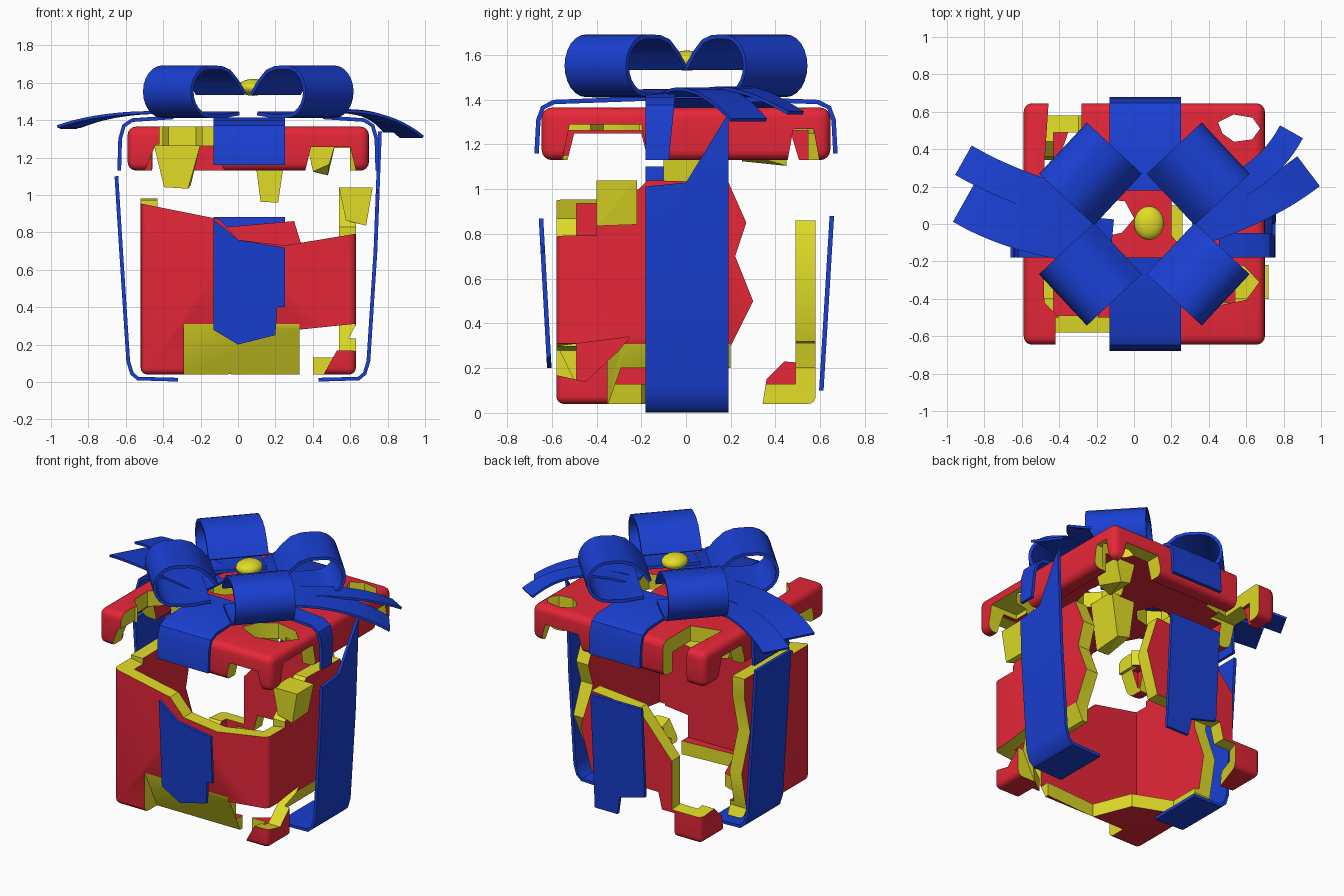
import bpy, bmesh, math, random
from mathutils import Vector

if "Cube" in bpy.data.objects:
    bpy.data.objects.remove(bpy.data.objects["Cube"])

random.seed(4)

def mat(name, c):
    m = bpy.data.materials.new(name)
    m.diffuse_color = (*c, 1)
    m.use_nodes = True
    m.node_tree.nodes["Principled BSDF"].inputs["Base Color"].default_value = m.diffuse_color
    return m

RED = mat("red_paper", (0.8, 0.02, 0.04))
BLUE = mat("blue_ribbon", (0.01, 0.05, 0.65))
YEL = mat("yellow_break", (0.75, 0.72, 0.02))
CX = 0.055

def finish(name, bm, m):
    bmesh.ops.recalc_face_normals(bm, faces=bm.faces)
    me = bpy.data.meshes.new(name)
    bm.to_mesh(me)
    bm.free()
    me.materials.append(m)
    ob = bpy.data.objects.new(name, me)
    bpy.context.collection.objects.link(ob)
    return ob

def box(name, hx, hy, z0, z1, bevel=0):
    bm = bmesh.new()
    bmesh.ops.create_cube(bm, size=2)
    for v in bm.verts:
        v.co = (CX + hx * v.co.x, hy * v.co.y, z0 if v.co.z < 0 else z1)
    if bevel:
        bmesh.ops.bevel(bm, geom=bm.edges[:], offset=bevel, segments=4, profile=0.5, affect='EDGES')
    return finish(name, bm, RED)

def bake(ob):
    bpy.context.view_layer.update()
    dg = bpy.context.evaluated_depsgraph_get()
    me = bpy.data.meshes.new_from_object(ob.evaluated_get(dg))
    ob.modifiers.clear()
    ob.data = me

def subtract(ob, cutter):
    mod = ob.modifiers.new("break", 'BOOLEAN')
    mod.operation = 'DIFFERENCE'
    mod.solver = 'EXACT'
    mod.material_mode = 'TRANSFER'
    mod.object = cutter
    bake(ob)
    bpy.data.objects.remove(cutter)

def cut(ob, axis, a, b, poly, m=YEL):
    # remove a polygon extruded from a to b along one axis
    put = {'x': lambda u, v, w: (w, u, v), 'y': lambda u, v, w: (u, w, v),
           'z': lambda u, v, w: (u, v, w)}[axis]
    bm = bmesh.new()
    A, B = ([bm.verts.new(put(u, v, w)) for u, v in poly] for w in (a, b))
    bm.faces.new(A)
    bm.faces.new(B)
    for i in range(len(poly)):
        j = (i + 1) % len(poly)
        bm.faces.new((A[i], A[j], B[j], B[i]))
    subtract(ob, finish("cutter", bm, m))

def above(line, top=1.6):
    # region over a broken edge line
    return line + [(line[-1][0], top), (line[0][0], top)]

def hole(ob, x, y, rx, ry):
    # jagged hole through the lid top
    poly = []
    for k in range(7):
        a, r = k * math.tau / 7, random.uniform(.85, 1.15)
        poly.append((x + rx * r * math.cos(a), y + ry * r * math.sin(a)))
    cut(ob, 'z', 1.1, 1.5, poly)

def smooth(ob):
    bpy.ops.object.select_all(action='DESELECT')
    ob.select_set(True)
    bpy.context.view_layer.objects.active = ob
    bpy.ops.object.shade_smooth_by_angle(angle=math.radians(35))

def strip(name, pts, width, wdir=None, thick=0.02):
    # ribbon of constant width along a path
    bm = bmesh.new()
    rows = []
    for i, p in enumerate(pts):
        t = pts[min(i + 1, len(pts) - 1)] - pts[max(i - 1, 0)]
        w = Vector(wdir) if wdir else Vector((-t.y, t.x, 0)).normalized()
        rows.append([bm.verts.new(p + w * width * s) for s in (-0.5, 0.5)])
    for r, s in zip(rows, rows[1:]):
        bm.faces.new((r[0], r[1], s[1], s[0]))
    ob = finish(name, bm, BLUE)
    sol = ob.modifiers.new("thickness", 'SOLIDIFY')
    sol.thickness, sol.offset = thick, 0
    bake(ob)
    smooth(ob)
    return ob

# box body: open shell with broken walls and floor
body = box("box_body", .575, .58, .04, 1.12, .035)
subtract(body, box("cutter", .485, .49, .13, 1.4))
# front wall top
cut(body, 'y', -.8, -.4, above([(-.7, .99), (-.1, .87), (0, .76), (.25, .73), (.8, .82)]))
# right wall top and rear edge
cut(body, 'x', .4, .9, above([(-.7, .79), (-.42, .81), (-.17, 1.04), (.19, 1.03)]))
cut(body, 'x', .4, .9, [(.19, 1.6), (.19, 1.03), (.27, .85), (.22, .7), (.3, .5), (.2, .3), (.2, -.1),
                        (.8, -.1), (.8, 1.6)])
# left wall top and rear edge, leaving a bottom corner piece
cut(body, 'x', -.8, -.3, above([(-.7, .97), (.12, .98)]))
cut(body, 'x', -.8, -.3, [(.12, 1.6), (.12, .85), (.06, .6), (.15, .35), (.1, .1), (.2, -.1), (.32, -.1),
                          (.36, .15), (.44, .23), (.8, .2), (.8, 1.6)])
# back wall, leaving the middle piece
cut(body, 'y', .4, .8, above([(-.5, .3), (-.34, .5), (-.05, .83), (.3, .86), (.9, .86)]))
cut(body, 'y', .4, .8, [(.3, .86), (.38, .6), (.3, .32), (-.2, .31), (-.3, -.1), (.9, -.1), (.9, .86)])
# floor
cut(body, 'z', -.1, .2, [(-.05, -.45), (.4, -.42), (.7, -.2), (.7, .7), (-.28, .7), (-.4, .35),
                         (-.4, -.1), (-.15, -.2)])
# slanted breaks along the front and right bottom edges
cut(body, 'x', -.29, .33, [(-.61, .37), (-.38, -.1), (-.75, -.1), (-.75, .37)])
cut(body, 'y', -.35, .2, [(.66, .37), (.43, -.1), (.8, -.1), (.8, .37)])
cut(body, 'y', -.8, -.42, [(.33, -.1), (.33, .28), (.72, .32), (.72, .27), (.58, .26), (.38, -.1)])
cut(body, 'x', .5, .9, [(-.72, .28), (-.25, .34), (-.3, .28), (-.45, .14), (-.72, .2)])
smooth(body)

# lid: open-bottomed shell with a broken rim and top
lid = box("lid", .645, .645, 1.13, 1.365, .045)
subtract(lid, box("cutter", .545, .545, 1.0, 1.262))
for h in ((-.33, -.35, .19, .19), (-.13, .03, .12, .11), (.3, .03, .1, .2), (.56, .51, .11, .07), (.48, -.31, .19, .12)):
    hole(lid, *h)
cut(lid, 'z', 1.0, 1.5, [(-.45, .75), (-.28, .75), (-.28, .35), (-.48, .3)])

def rim_gap(axis, side, u0, u1, top, lean):
    a, b = sorted((side, side * 1.6))
    cut(lid, axis, a, b, [(u0, 1.05), (u0 + lean, top), (u1, top), (u1 + lean, 1.05)])

rim_gap('y', -.5, -.53, -.13, 1.27, .09)
rim_gap('y', -.5, -.42, -.13, 1.45, 0)
rim_gap('y', -.5, .34, .6, 1.255, .05)
rim_gap('y', .5, .3, .6, 1.25, .05)
rim_gap('x', .5, -.57, -.2, 1.29, .05)
rim_gap('x', .5, .44, .57, 1.27, .04)
rim_gap('x', -.4, .18, .46, 1.28, .07)
rim_gap('x', -.4, -.55, -.2, 1.25, .05)
smooth(lid)

# loose yellow broken chunks: tapered wedges
def chunk(name, lo, hi):
    bm = bmesh.new()
    bmesh.ops.create_cube(bm, size=1)
    for v in bm.verts:
        co = [(lo[i] + hi[i]) / 2 + v.co[i] * (hi[i] - lo[i]) for i in range(3)]
        if v.co.z < 0:
            co[0] += (random.uniform(.4, .6) - .5 - v.co.x) * (hi[0] - lo[0]) * .45
            co[2] += random.uniform(0, .07)
        v.co = co
    bmesh.ops.convex_hull(bm, input=bm.verts[:])
    finish(name, bm, YEL)

chunk("side_chunk", (.54, -.4, .8), (.72, -.22, 1.04))
chunk("lid_chunk_left", (-.45, -.1, 1.03), (-.2, .12, 1.27))
chunk("lid_chunk_middle", (.08, -.1, .93), (.26, .1, 1.27))
chunk("lid_chunk_right", (.37, .25, 1.1), (.52, .45, 1.27))

# ribbon bands wrapped round the box and lid
def band(name, axis, path):
    if axis == 'x':
        return strip(name, [Vector((u, 0.005, z)) for u, z in path], .37, (0, 1, 0))
    return strip(name, [Vector((CX + .005, u, z)) for u, z in path], .38, (1, 0, 0))

for s, n, z_end in ((-1, "left", 1.1), (1, "right", 1.37)):
    side = [(s * .375, .012), (s * .59, .018), (s * .622, .045), (s * .642, .11), (s * .68, .7), (s * .705, z_end)]
    b = band(n + "_band", 'x', [(CX + u, z) for u, z in side])
    if s > 0:
        cut(b, 'x', .5, .9, above([(-.3, 1), (0, 1.03), (.3, 1.52)]), BLUE)
    top = [(s * .69, 1.13), (s * .685, 1.3), (s * .665, 1.37), (s * .62, 1.4), (s * .4, 1.415)]
    b = band(n + "_lid_band", 'x', [(CX + u, z) for u, z in top])
    if s > 0:
        cut(b, 'x', .4, .9, [(-.04, 1.5), (-.09, 1.0), (.4, 1.0), (.4, 1.5)], BLUE)
b = band("front_band", 'y', [(-.61, .18), (-.65, .9)])
cut(b, 'y', -.8, -.5, above([(-.2, .88), (-.13, .87), (0, .76), (.3, .71)]), BLUE)
cut(b, 'y', -.8, -.5, above([(-.2, .32), (0, .2), (.2, .25), (.21, .4), (.3, .4)], 0), BLUE)
b = band("back_band", 'y', [(.605, .1), (.652, .88)])
cut(b, 'y', .5, .8, above([(-.2, .29), (.06, .22), (.09, .05)], 0), BLUE)
for s, n in ((-1, "front"), (1, "back")):
    band(n + "_lid_band", 'y', [(s * .668, 1.16), (s * .66, 1.31), (s * .64, 1.365),
                                (s * .59, 1.39), (s * .18, 1.405)])

# bow: four rolled loops
prof = [(.24, 1.435), (.36, 1.42)]
for a in range(-90, 91, 15):
    prof.append((.455 + .13 * math.cos(math.radians(a)), 1.552 + .13 * math.sin(math.radians(a))))
prof += [(.37, 1.68), (.31, 1.66), (.25, 1.605), (.2, 1.54)]
for name, deg in (("back_right", 43), ("back_left", 137), ("front_left", 223), ("front_right", 317)):
    c, s = math.cos(math.radians(deg)), math.sin(math.radians(deg))
    strip("bow_loop_" + name, [Vector((CX + r * c, r * s, z)) for r, z in prof], .375, (-s, c, 0))

# bow: four tails, each a smooth arc from root through a bend to the tip
def tail(name, root, bend, tip, width):
    a, b, c = (Vector(p) for p in (root, bend, tip))
    pts = [a * (1 - t) ** 2 + b * 2 * t * (1 - t) + c * t * t for t in (k / 14 for k in range(15))]
    strip(name, pts, width, thick=.015)

tail("tail_left_front", (-.12, -.1, 1.42), (-.6, -.06, 1.48), (-.905, .12, 1.365), .25)
tail("tail_left_back", (-.2, .08, 1.42), (-.6, .16, 1.48), (-.91, .34, 1.36), .18)
tail("tail_right_front", (.32, -.02, 1.42), (.7, .1, 1.51), (.93, .28, 1.31), .2)
tail("tail_right_back", (.3, .1, 1.42), (.7, .22, 1.51), (.84, .49, 1.34), .14)

# bow knot: flattened ball
bm = bmesh.new()
bmesh.ops.create_uvsphere(bm, u_segments=24, v_segments=12, radius=1)
for v in bm.verts:
    v.co = (.08 + .08 * v.co.x, .005 + .09 * v.co.y, 1.575 + .045 * v.co.z)
smooth(finish("bow_knot", bm, YEL))
